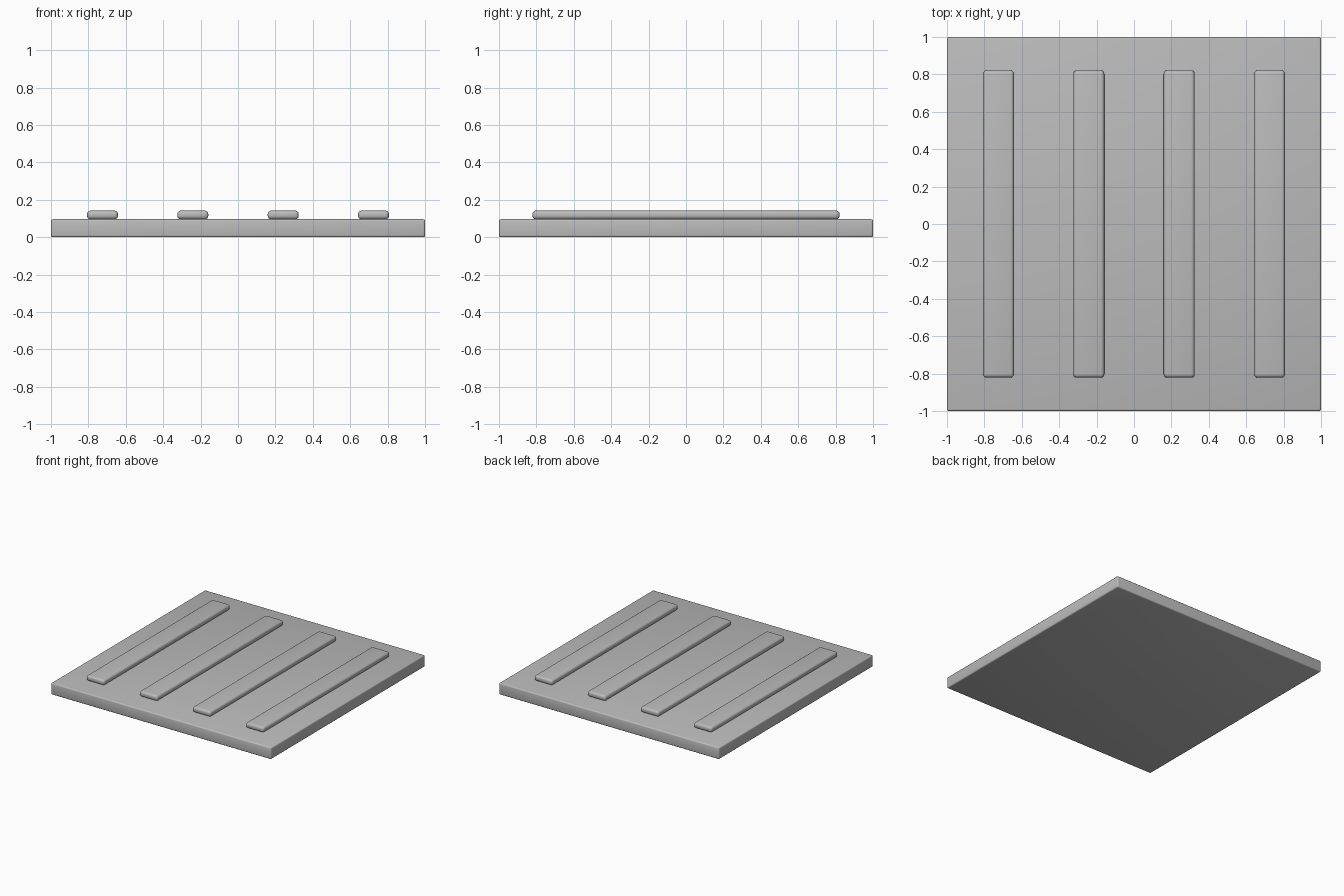
import bpy

if "Cube" in bpy.data.objects:
    bpy.data.objects.remove(bpy.data.objects["Cube"])

grey = bpy.data.materials.new("concrete grey")
grey.diffuse_color = (0.5, 0.5, 0.5, 1)
grey.use_nodes = True
grey.node_tree.nodes["Principled BSDF"].inputs["Base Color"].default_value = grey.diffuse_color


def rounded_box(name, center, size, radius, segments):
    """Box with all edges rounded."""
    bpy.ops.mesh.primitive_cube_add(size=1, location=center)
    ob = bpy.context.object
    ob.name = name
    ob.scale = size
    bpy.ops.object.transform_apply(location=False, rotation=False, scale=True)
    bevel = ob.modifiers.new("rounding", 'BEVEL')
    bevel.width = radius
    bevel.segments = segments
    ob.data.materials.append(grey)
    bpy.ops.object.modifier_apply(modifier=bevel.name)
    bpy.ops.object.shade_smooth_by_angle()
    return ob


SLAB_TOP = 0.096
BAR_TOP = 0.142

# Square paving slab
rounded_box("slab", (0, 0, SLAB_TOP / 2), (2, 2, SLAB_TOP), 0.01, 3)

# Four raised guide bars, evenly spaced
for i in range(4):
    x = (i - 1.5) * 0.483
    rounded_box(f"raised_bar_{i + 1}", (x, 0, (SLAB_TOP + BAR_TOP) / 2),
                (0.165, 1.642, BAR_TOP - SLAB_TOP), 0.018, 4)
